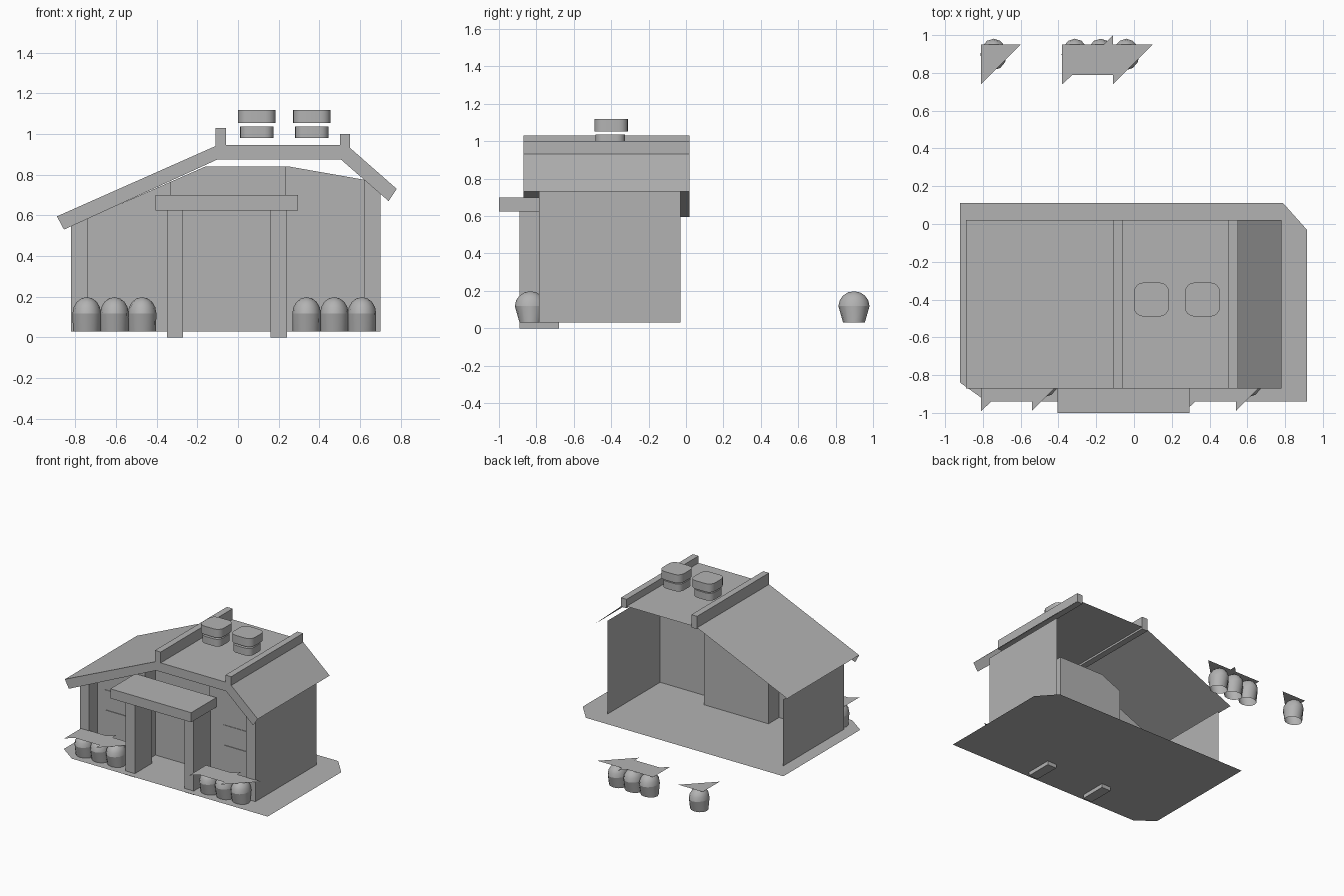
import bpy
import bmesh
import math

cube = bpy.data.objects.get("Cube")
if cube:
    bpy.data.objects.remove(cube, do_unlink=True)

# Single plain grey
grey = bpy.data.materials.new("plain_grey")
grey.use_nodes = True
COLOUR = (0.45, 0.45, 0.45, 1)
grey.diffuse_color = COLOUR
grey.node_tree.nodes["Principled BSDF"].inputs["Base Color"].default_value = COLOUR


def finish(name, bm, smooth=False):
    mesh = bpy.data.meshes.new(name)
    bm.to_mesh(mesh)
    bm.free()
    mesh.materials.append(grey)
    obj = bpy.data.objects.new(name, mesh)
    bpy.context.collection.objects.link(obj)
    if smooth:
        bpy.ops.object.select_all(action="DESELECT")
        obj.select_set(True)
        bpy.context.view_layer.objects.active = obj
        bpy.ops.object.shade_smooth_by_angle(angle=math.radians(40))
    return obj


def sheets(name, polygons):
    """Thin surfaces, one face per list of points."""
    bm = bmesh.new()
    for points in polygons:
        bm.faces.new([bm.verts.new(p) for p in points])
    bmesh.ops.remove_doubles(bm, verts=bm.verts, dist=0.0005)
    return finish(name, bm)


def box(name, x, y, z, corner=0):
    """Box from ranges, with optional rounded upright edges."""
    bm = bmesh.new()
    bmesh.ops.create_cube(bm, size=1)
    for v in bm.verts:
        for i, r in enumerate((x, y, z)):
            v.co[i] = r[0] if v.co[i] < 0 else r[1]
    if corner:
        upright = [e for e in bm.edges
                   if abs(e.verts[0].co.z - e.verts[1].co.z) > 0.01]
        bmesh.ops.bevel(bm, geom=upright, offset=corner, segments=4,
                        profile=0.5, affect="EDGES")
    return finish(name, bm, corner > 0)


FLOOR = 0.03

# Ground sheet with two clipped corners
ground = [(-0.92, 0.11), (-0.92, -0.84), (-0.78, -0.94), (0.915, -0.94),
          (0.915, -0.03), (0.79, 0.11)]
sheets("ground", [[(x, y, FLOOR) for x, y in ground]])

# Walls follow a plan path and rise to the gable line
gable = [(-0.82, 0.55), (-0.16, 0.84), (0.25, 0.84), (0.62, 0.775), (0.70, 0.76)]


def gable_height(x):
    for (x0, z0), (x1, z1) in zip(gable, gable[1:]):
        if x <= x1:
            return z0 + (z1 - z0) * (x - x0) / (x1 - x0)
    return gable[-1][1]


def wall(a, b):
    (x0, y0), (x1, y1) = a, b
    tops = [x0] + [x for x, _ in gable if x0 < x < x1] + [x1]
    if x0 == x1:
        crown = [(x1, y1, gable_height(x1)), (x0, y0, gable_height(x0))]
    else:
        crown = [(x, y0, gable_height(x)) for x in reversed(tops)]
    return [(x0, y0, FLOOR), (x1, y1, FLOOR)] + crown


FRONT, WING, BAY, BACK = -0.785, -0.68, -0.55, -0.03
plan = [(-0.82, BACK), (-0.82, FRONT), (-0.74, FRONT), (-0.74, WING),
        (-0.33, WING), (-0.33, BAY), (0.23, BAY), (0.23, WING),
        (0.62, WING), (0.62, FRONT), (0.70, FRONT), (0.70, BACK)]
sheets("walls", [wall(a, b) for a, b in zip(plan, plan[1:])])
sheets("corner_backs", [wall((-0.82, WING), (-0.74, WING)),
                        wall((0.62, WING), (0.70, WING))])

# Roof: open sheets with a front fascia
Y0, Y1 = -0.87, 0.02
upper = [(-0.89, 0.595), (-0.10, 0.945), (0.535, 0.945), (0.78, 0.73)]
lower = [(-0.855, 0.53), (-0.10, 0.875), (0.505, 0.875), (0.74, 0.67)]
roof = []
for i in range(3):
    (xa, za), (xb, zb) = upper[i:i + 2]
    (xc, zc), (xd, zd) = lower[i:i + 2]
    roof.append([(xa, Y0, za), (xb, Y0, zb), (xb, Y1, zb), (xa, Y1, za)])
    roof.append([(xc, Y0, zc), (xd, Y0, zd), (xb, Y0, zb), (xa, Y0, za)])
sheets("roof", roof)
box("ridge_beam_right", (-0.11, -0.06), (Y0, Y1), (0.93, 1.03))
box("ridge_beam_left", (0.50, 0.55), (Y0, Y1), (0.93, 1.0))

# Chimneys: a floating base and cap each
for side, cx in (("right", 0.0925), ("left", 0.3625)):
    box("chimney_base_" + side, (cx - 0.0825, cx + 0.0825), (-0.485, -0.325),
        (0.98, 1.037), 0.045)
    box("chimney_cap_" + side, (cx - 0.0925, cx + 0.0925), (-0.49, -0.31),
        (1.053, 1.118), 0.05)

# Porch
box("porch_canopy", (-0.405, 0.295), (-1.0, -0.69), (0.625, 0.70))
for side, x in (("right", -0.35), ("left", 0.16)):
    box("porch_post_" + side, (x, x + 0.08), (-0.89, -0.68), (0, 0.63))

# Windows with a middle bar
for side, x in (("right", -0.675), ("left", 0.35)):
    box("window_" + side, (x, x + 0.24), (WING - 0.004, WING), (0.18, 0.50))
    box("window_bar_" + side, (x + 0.01, x + 0.23), (WING - 0.009, WING - 0.003),
        (0.325, 0.345))


# Bushes: rounded lobes under flat leaf sheets
def lobe(name, cx, cy):
    bm = bmesh.new()
    bmesh.ops.create_uvsphere(bm, u_segments=12, v_segments=8, radius=1)
    bmesh.ops.bisect_plane(bm, geom=bm.verts[:] + bm.edges[:] + bm.faces[:],
                           plane_co=(0, 0, 0), plane_no=(0, 0, -1), clear_outer=True)
    rim = [e for e in bm.edges if e.is_boundary]
    skirt = bmesh.ops.extrude_edge_only(bm, edges=rim)["geom"]
    skirt = {v for v in skirt if isinstance(v, bmesh.types.BMVert)}
    for v in bm.verts:
        x, y, z = v.co
        if v in skirt:
            v.co = (cx + x * 0.068, cy + y * 0.058, FLOOR)
        else:
            v.co = (cx + x * 0.07, cy + y * 0.083, 0.118 + z * 0.08)
    finish(name, bm, True)


def bush(name, x, y, count):
    for i in range(count):
        lobe(f"{name}_lobe_{i + 1}", x + 0.067 + i * 0.136, y - 0.052)
    s, z = 0.21, 0.199
    leaf = [(x, y, z), (x, y - s, z), (x + s, y, z)]
    if count > 1:
        leaf = [(x, y, z), (x, y - s, z), (x + 0.055, y - 0.16, z),
                (x + 0.27, y - 0.16, z), (x + 0.27, y - s, z), (x + 0.48, y, z)]
    polygons = [leaf]
    if count > 1:
        polygons.append([(x + 0.22, y, z), (x + 0.27, y, z), (x + 0.27, y + 0.05, z)])
    sheets(name + "_leaf", polygons)


bush("front_bush_right", -0.81, -0.78, 3)
bush("front_bush_left", 0.27, -0.78, 3)
bush("back_bush_wide", -0.38, 0.95, 3)
bush("back_bush_small", -0.81, 0.95, 1)
